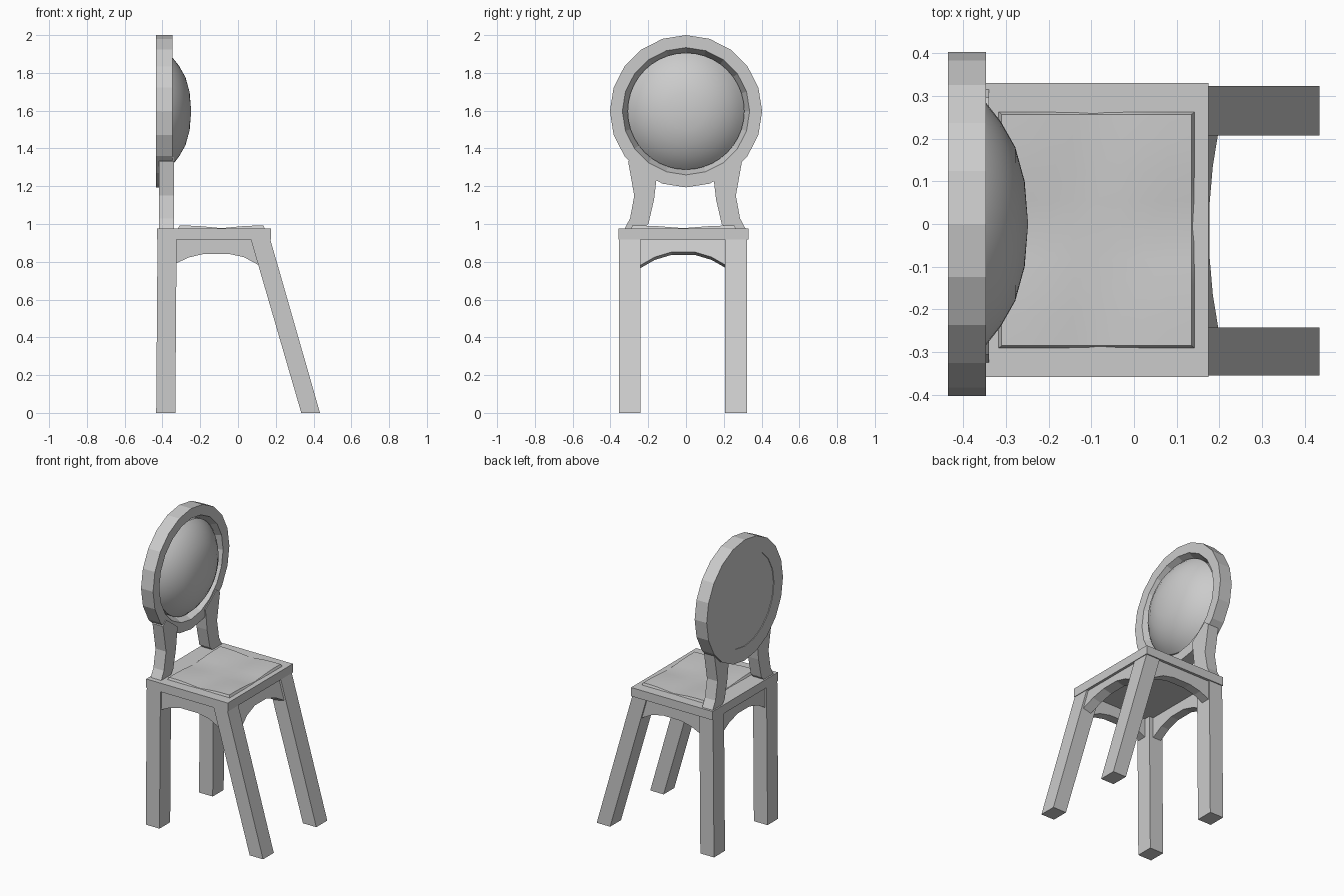
import bpy, bmesh
from math import sin, cos, pi, radians

if "Cube" in bpy.data.objects:
    bpy.data.objects.remove(bpy.data.objects["Cube"])


def finish(name, bm, smooth=None):
    bmesh.ops.recalc_face_normals(bm, faces=bm.faces)
    mesh = bpy.data.meshes.new(name)
    bm.to_mesh(mesh)
    bm.free()
    ob = bpy.data.objects.new(name, mesh)
    bpy.context.collection.objects.link(ob)
    if smooth:
        bpy.ops.object.select_all(action='DESELECT')
        ob.select_set(True)
        bpy.context.view_layer.objects.active = ob
        bpy.ops.object.shade_smooth_by_angle(angle=radians(smooth))
    return ob


def prism(name, loop_a, loop_b):
    """Solid between two matching 3D outlines."""
    bm = bmesh.new()
    a = [bm.verts.new(p) for p in loop_a]
    b = [bm.verts.new(p) for p in loop_b]
    n = len(a)
    bm.faces.new(a)
    bm.faces.new(b[::-1])
    for i in range(n):
        bm.faces.new((a[i], a[(i + 1) % n], b[(i + 1) % n], b[i]))
    return finish(name, bm)


def lathe(name, profile, sides, zc, closed, smooth=None):
    """Turn (radius, x) points around an axis along x at height zc."""
    bm = bmesh.new()
    rings = []
    for r, x in profile:
        if r == 0:
            rings.append([bm.verts.new((x, 0, zc))] * sides)
        else:
            rings.append([bm.verts.new((x, r * sin(2 * pi * i / sides), zc + r * cos(2 * pi * i / sides)))
                          for i in range(sides)])
    pairs = list(zip(rings, rings[1:]))
    if closed:
        pairs.append((rings[-1], rings[0]))
    for p, q in pairs:
        for i in range(sides):
            j = (i + 1) % sides
            bm.faces.new(list(dict.fromkeys((p[i], p[j], q[j], q[i]))))
    return finish(name, bm, smooth)


def rect(x0, x1, y0, y1, z):
    return [(x0, y0, z), (x1, y0, z), (x1, y1, z), (x0, y1, z)]


YC = -0.015          # the seat and legs sit slightly off centre
SEAT_Z = 0.918

# seat board
prism("seat", rect(-0.428, 0.175, -0.358, 0.33, SEAT_Z), rect(-0.428, 0.175, -0.358, 0.33, 0.976))

# legs: near-upright at the back, splayed at the front
for side, (y0, y1) in (("left", (-0.355, -0.242)), ("right", (0.207, 0.323))):
    prism("back_leg_" + side, rect(-0.433, -0.332, y0, y1, 0), rect(-0.426, -0.325, y0, y1, SEAT_Z))
    prism("front_leg_" + side, rect(0.335, 0.434, y0, y1, 0), rect(0.068, 0.171, y0, y1, SEAT_Z))

# arched side aprons
side_arch = [(-0.34, SEAT_Z), (-0.34, 0.785), (-0.325, 0.793), (-0.26, 0.823), (-0.18, 0.842),
             (-0.05, 0.842), (0.03, 0.825), (0.105, 0.785), (0.125, 0.77), (0.085, SEAT_Z)]
for side, y0, y1 in (("left", -0.345, -0.285), ("right", 0.255, 0.313)):
    prism("side_apron_" + side, [(x, y0, z) for x, z in side_arch], [(x, y1, z) for x, z in side_arch])

# arched front and back aprons, the front one leaning with the legs
half = [(-0.25, SEAT_Z), (-0.25, 0.768), (-0.22, 0.785), (-0.15, 0.825), (-0.06, 0.852)]
cross_arch = [(y + YC, z) for y, z in half + [(-y, z) for y, z in half[::-1]]]


def lean(z):
    return 0.158 + (SEAT_Z - z) * 0.285


prism("front_apron", [(lean(z), y, z) for y, z in cross_arch],
      [(lean(z) - 0.06, y, z - (0.015 if z < 0.9 else 0)) for y, z in cross_arch])
prism("back_apron", [(-0.415, y, z) for y, z in cross_arch], [(-0.355, y, z) for y, z in cross_arch])

# quilted seat pad, raised at the corners and dipped along the middles
bm = bmesh.new()
N = 8
X0, X1, Y0, Y1 = -0.32, 0.145, -0.293, 0.265
grid = []
for i in range(N + 1):
    row = []
    for j in range(N + 1):
        u, v = 2 * i / N - 1, 2 * j / N - 1
        lift = min(1, abs(u) * 1.6) * min(1, abs(v) * 1.6)
        x = (X0 + X1) / 2 + u * ((X1 - X0) / 2 - 0.01)
        y = (Y0 + Y1) / 2 + v * ((Y1 - Y0) / 2 - 0.008)
        row.append(bm.verts.new((x, y, 0.978 + 0.013 * lift)))
    grid.append(row)
for i in range(N):
    for j in range(N):
        bm.faces.new((grid[i][j], grid[i + 1][j], grid[i + 1][j + 1], grid[i][j + 1]))
rim = ([grid[i][0] for i in range(N)] + [grid[N][j] for j in range(N)] +
       [grid[i][N] for i in range(N, 0, -1)] + [grid[0][j] for j in range(N, 0, -1)])
xm, ym = (X0 + X1) / 2, (Y0 + Y1) / 2
base = [bm.verts.new((xm + (v.co.x - xm) * 1.045, ym + (v.co.y - ym) * 1.03, 0.97)) for v in rim]
for i in range(len(rim)):
    j = (i + 1) % len(rim)
    bm.faces.new((rim[i], rim[j], base[j], base[i]))
bm.faces.new(base)
finish("seat_pad", bm, 25)

# round back frame with a tapered recess
ZC = 1.597
lathe("back_frame", [(0.403, -0.435), (0.403, -0.346), (0.337, -0.346), (0.308, -0.41), (0.308, -0.435)],
      20, ZC, True)

# domed back pad
lathe("back_pad", [(0, -0.431), (0.309, -0.431), (0.309, -0.375), (0.282, -0.345), (0.24, -0.312),
                   (0.18, -0.278), (0.10, -0.256), (0, -0.248)], 40, ZC, False, 40)

# curved uprights joining the seat and the round frame
upright = [(-0.265, 1.36), (-0.30, 1.33), (-0.268, 1.15), (-0.29, 1.03), (-0.322, 0.97), (-0.225, 0.97),
           (-0.193, 1.0), (-0.163, 1.13), (-0.152, 1.225), (-0.145, 1.27)]
for side, s, off in (("left", 1, -0.006), ("right", -1, -0.004)):
    prism("back_upright_" + side, [(-0.418, s * y + off, z) for y, z in upright],
          [(-0.34, s * y + off, z) for y, z in upright])
